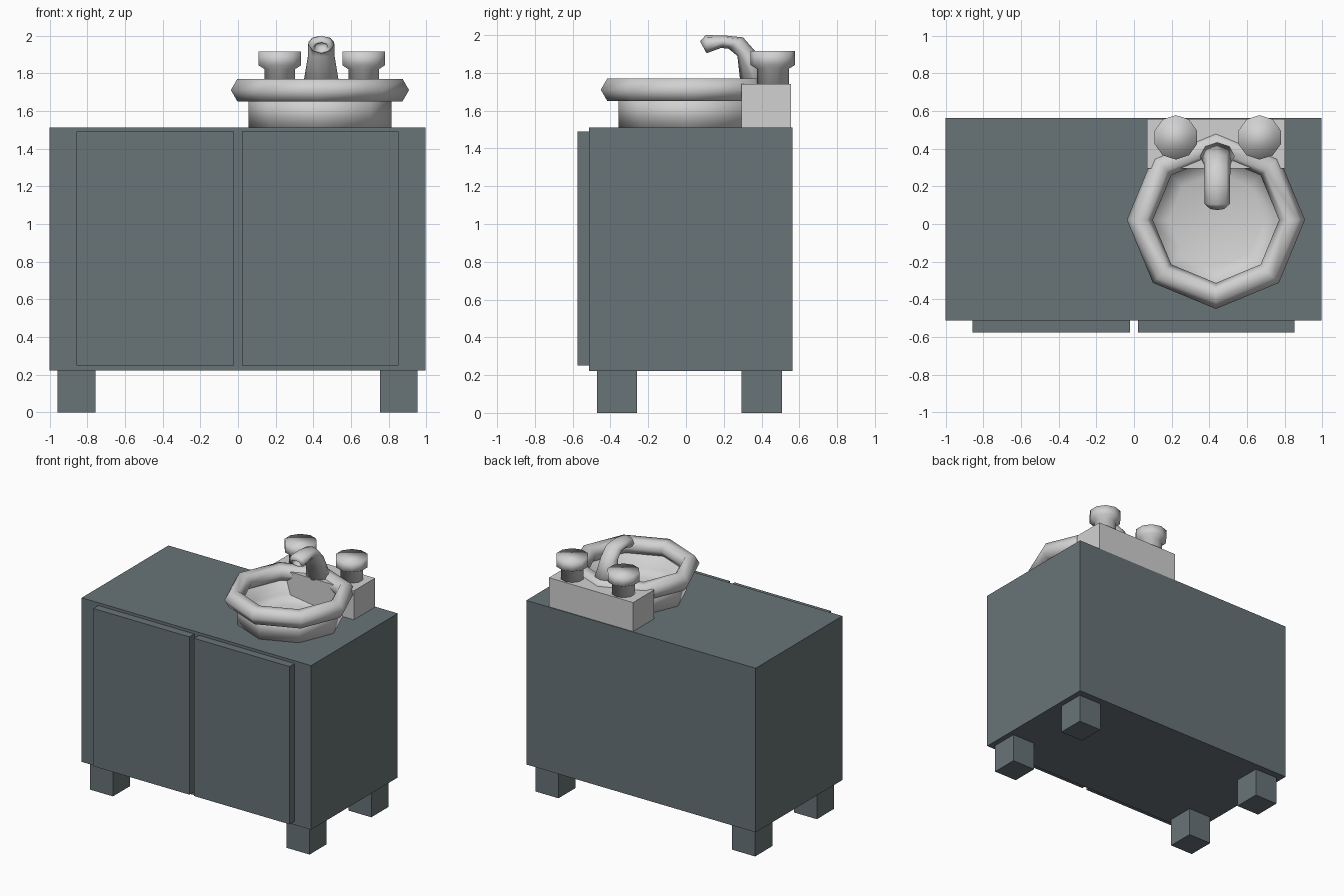
import bpy, bmesh, math
from mathutils import Vector

if "Cube" in bpy.data.objects:
    bpy.data.objects.remove(bpy.data.objects["Cube"])


def material(name, rgb):
    m = bpy.data.materials.new(name)
    m.diffuse_color = (*rgb, 1)
    m.use_nodes = True
    m.node_tree.nodes["Principled BSDF"].inputs["Base Color"].default_value = m.diffuse_color
    return m


SLATE = material("slate_grey", (0.14, 0.172, 0.184))
WHITE = material("light_grey", (0.64, 0.64, 0.64))


def finish(name, bm, mat, smooth=False, fix_normals=True):
    if fix_normals:
        bmesh.ops.recalc_face_normals(bm, faces=bm.faces)
    me = bpy.data.meshes.new(name)
    bm.to_mesh(me)
    bm.free()
    me.materials.append(mat)
    for p in me.polygons:
        p.use_smooth = smooth
    ob = bpy.data.objects.new(name, me)
    bpy.context.collection.objects.link(ob)
    return ob


def box(name, lo, hi, mat):
    lo, hi = Vector(lo), Vector(hi)
    bm = bmesh.new()
    bmesh.ops.create_cube(bm, size=1)
    for v in bm.verts:
        v.co = (lo + hi) / 2 + v.co * (hi - lo)
    return finish(name, bm, mat)


def loft(name, rings, mat, closed=False, cap_start=True, cap_end=True, smooth=True):
    """Skin a list of point rings with quads."""
    bm = bmesh.new()
    vs = [[bm.verts.new(p) for p in r] for r in rings]
    n = len(vs[0])
    pairs = list(zip(vs, vs[1:]))
    if closed:
        pairs.append((vs[-1], vs[0]))
    for a, b in pairs:
        for i in range(n):
            j = (i + 1) % n
            bm.faces.new((a[i], a[j], b[j], b[i]))
    if cap_start and not closed:
        bm.faces.new(vs[0][::-1])
    if cap_end and not closed:
        bm.faces.new(vs[-1])
    return finish(name, bm, mat, smooth)


def circle(cx, cy, z, r, n):
    # first vertex points along +y
    return [(cx + r * math.sin(-math.tau * i / n), cy + r * math.cos(math.tau * i / n), z)
            for i in range(n)]


# Cabinet, doors and legs
box("cabinet", (-1, -0.513, 0.222), (0.995, 0.563, 1.512), SLATE)
box("left_door", (-0.857, -0.575, 0.25), (-0.02, -0.50, 1.49), SLATE)
box("right_door", (0.02, -0.575, 0.25), (0.852, -0.50, 1.49), SLATE)
for side, x in (("left", -0.957), ("right", 0.753)):
    for end, y in (("front", -0.472), ("back", 0.295)):
        box(f"{end}_{side}_leg", (x, y, 0), (x + 0.2, y + 0.213, 0.2225), SLATE)

# Tap block behind the basin
box("tap_block", (0.07, 0.295, 1.51), (0.802, 0.557, 1.74), WHITE)

# Basin: octagonal rim and an open bowl with a shallow floor
CX, CY = 0.435, 0.022
rim = []
for k in range(6):
    t = math.tau * k / 6
    rim.append(circle(CX, CY, 1.711 + 0.069 * math.sin(t), 0.404 + 0.069 * math.cos(t), 8))
loft("basin_rim", rim, WHITE, closed=True)
loft("basin_bowl", [circle(CX, CY, z, r, 8) for r, z in
                    ((0.38, 1.511), (0.38, 1.68), (0.365, 1.68), (0.35, 1.56), (0.25, 1.525))],
     WHITE)

# Tap knobs
for side, x in (("left", 0.222), ("right", 0.667)):
    loft(f"{side}_knob", [circle(x, 0.46, z, r, 10) for r, z in
                          ((0.085, 1.73), (0.085, 1.822), (0.118, 1.842), (0.118, 1.915))],
         WHITE)

# Spout: rings given by their inner and outer (y, z) points and half width
SECTIONS = [
    ((0.29, 1.73), (0.45, 1.73), 0.098),
    ((0.272, 1.89), (0.375, 1.905), 0.07),
    ((0.225, 1.928), (0.302, 1.988), 0.069),
    ((0.185, 1.932), (0.205, 1.998), 0.069),
    ((0.112, 1.905), (0.105, 2.0), 0.069),
    ((0.107, 1.907), (0.074, 1.968), 0.05),
    ((0.112, 1.915), (0.084, 1.962), 0.036),
    ((0.142, 1.935), (0.122, 1.972), 0.03),
]
rings = []
for inner, outer, w in SECTIONS:
    a, b = Vector((0, *inner)), Vector((0, *outer))
    mid, half = (a + b) / 2, (b - a) / 2
    rings.append([mid + half * math.cos(math.tau * i / 8)
                  + Vector((CX + 0.007 + w * math.sin(math.tau * i / 8), 0, 0)) for i in range(8)])
loft("spout", rings, WHITE)
